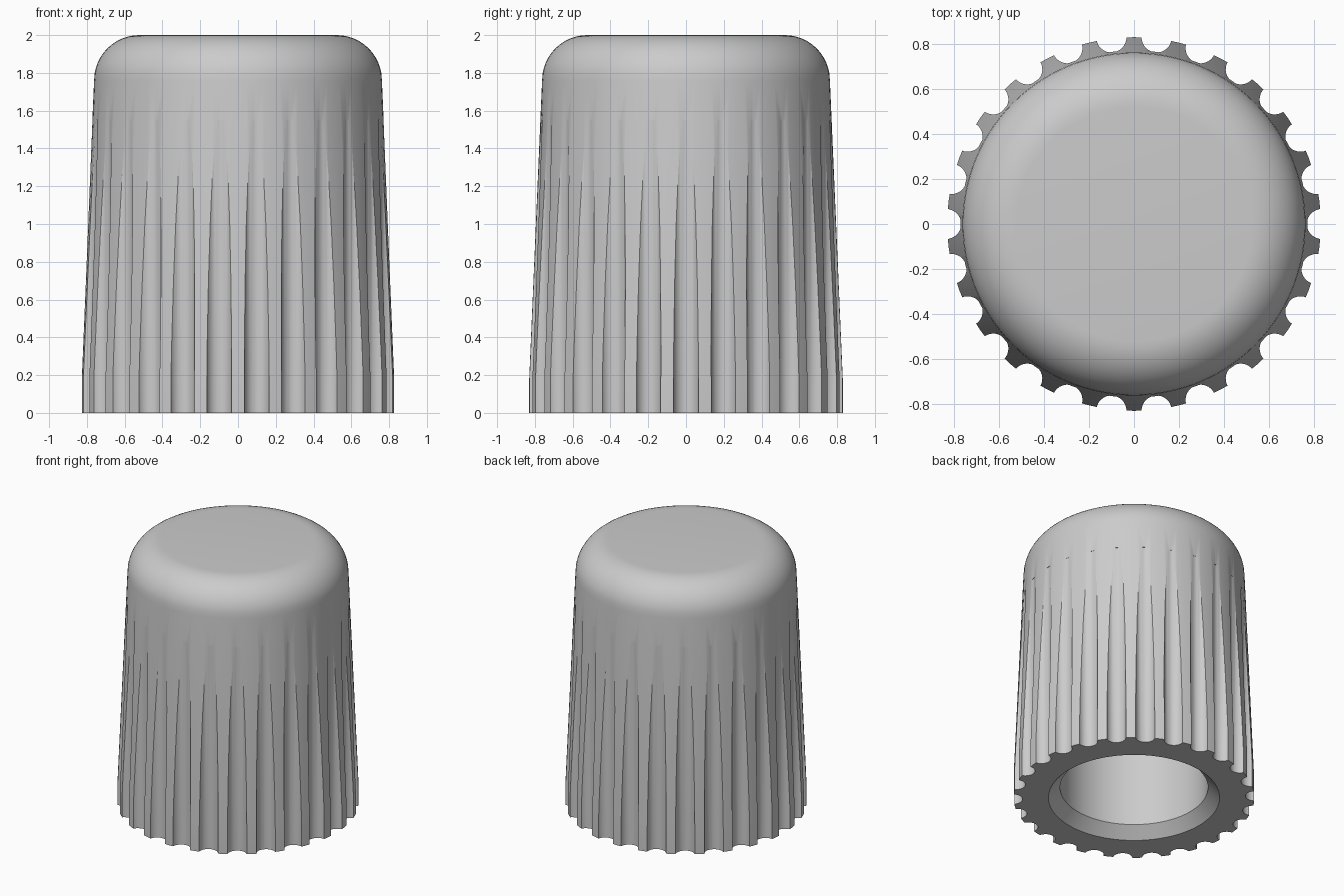
import bpy, bmesh, math
from mathutils import Matrix, Vector

if "Cube" in bpy.data.objects:
    bpy.data.objects.remove(bpy.data.objects["Cube"])

FLUTES = 26
SEGMENTS = FLUTES * 4


def make_object(name, bm):
    bmesh.ops.recalc_face_normals(bm, faces=bm.faces[:])
    mesh = bpy.data.meshes.new(name)
    bm.to_mesh(mesh)
    bm.free()
    obj = bpy.data.objects.new(name, mesh)
    bpy.context.collection.objects.link(obj)
    return obj


# Knob profile (radius, height): blind bore, chamfered mouth, tapered skirt, rounded top
profile = [(0, 1.5), (0.51, 1.5), (0.51, 0.08), (0.59, 0),
           (0.83, 0), (0.83, 0.18), (0.762, 1.76)]
ROUND, STEPS = 0.24, 12
for i in range(1, STEPS + 1):
    a = math.radians(2.5 + 87.5 * i / STEPS)
    profile.append((0.522 + ROUND * math.cos(a), 1.76 + ROUND * math.sin(a)))
profile.append((0, 2.0))

bm = bmesh.new()
verts = [bm.verts.new((r, 0, z)) for r, z in profile]
edges = [bm.edges.new(pair) for pair in zip(verts, verts[1:])]
bmesh.ops.spin(bm, geom=verts + edges, cent=(0, 0, 0), axis=(0, 0, 1),
               angle=math.tau, steps=SEGMENTS, use_duplicate=False)
bmesh.ops.remove_doubles(bm, verts=bm.verts[:], dist=0.0001)
bmesh.ops.dissolve_degenerate(bm, edges=bm.edges[:], dist=0.00001)
knob = make_object("knob", bm)

# Vertical round cutters for the grip flutes
bm = bmesh.new()
LOW, HIGH = -0.1, 1.55
for i in range(FLUTES):
    a = math.tau * i / FLUTES
    pos = Vector((0.835 * math.cos(a), 0.835 * math.sin(a), (LOW + HIGH) / 2))
    bmesh.ops.create_cone(bm, cap_ends=True, segments=28, radius1=0.067,
                          radius2=0.067, depth=HIGH - LOW,
                          matrix=Matrix.Translation(pos) @ Matrix.Rotation(a, 4, 'Z'))
cutter = make_object("flute_cutter", bm)
cutter.hide_render = True

# Cut the flutes and apply
cut = knob.modifiers.new("flutes", 'BOOLEAN')
cut.operation = 'DIFFERENCE'
cut.solver = 'EXACT'
cut.object = cutter
bpy.context.view_layer.objects.active = knob
knob.select_set(True)
bpy.ops.object.modifier_apply(modifier=cut.name)
bpy.data.objects.remove(cutter)

# Plain grey plastic
grey = bpy.data.materials.new("grey plastic")
grey.diffuse_color = (0.6, 0.6, 0.6, 1)
grey.use_nodes = True
grey.node_tree.nodes["Principled BSDF"].inputs["Base Color"].default_value = grey.diffuse_color
knob.data.materials.clear()
knob.data.materials.append(grey)

bpy.ops.object.select_all(action='DESELECT')
knob.select_set(True)
bpy.ops.object.shade_smooth_by_angle(angle=math.radians(30))
